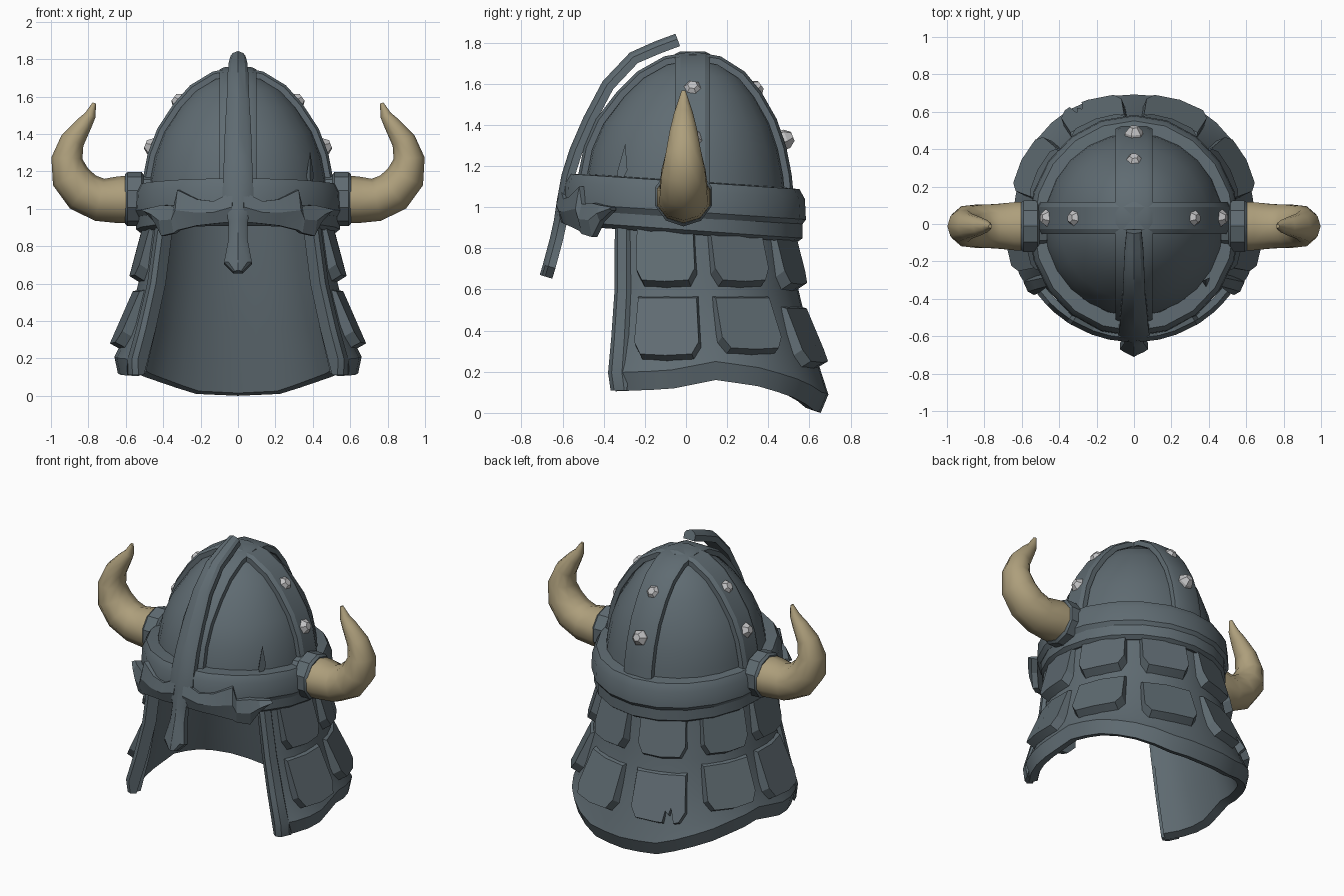
import bpy, bmesh, math
from mathutils import Vector

if "Cube" in bpy.data.objects:
    bpy.data.objects.remove(bpy.data.objects["Cube"])


def material(name, rgb):
    m = bpy.data.materials.new(name)
    m.diffuse_color = (*rgb, 1)
    m.use_nodes = True
    m.node_tree.nodes["Principled BSDF"].inputs["Base Color"].default_value = m.diffuse_color
    return m


STEEL = material("dark_steel", (0.115, 0.148, 0.168))
HORN = material("tan_horn", (0.42, 0.345, 0.2))
RIVET = material("pale_rivet", (0.53, 0.53, 0.54))


def make(name, verts, faces, mat, angle=30):
    me = bpy.data.meshes.new(name)
    me.from_pydata([tuple(v) for v in verts], [], faces)
    bm = bmesh.new()
    bm.from_mesh(me)
    bmesh.ops.remove_doubles(bm, verts=bm.verts, dist=0.0005)
    bmesh.ops.recalc_face_normals(bm, faces=bm.faces)
    bm.to_mesh(me)
    bm.free()
    me.materials.append(mat)
    ob = bpy.data.objects.new(name, me)
    bpy.context.collection.objects.link(ob)
    bpy.ops.object.select_all(action='DESELECT')
    ob.select_set(True)
    bpy.context.view_layer.objects.active = ob
    bpy.ops.object.shade_smooth_by_angle(angle=math.radians(angle))
    return ob


def loft(name, rings, mat, closed=False, angle=30):
    """Skin a list of equal closed rings, capped unless closed."""
    n, k = len(rings), len(rings[0])
    verts = [p for r in rings for p in r]
    faces = []
    for i in range(n if closed else n - 1):
        j = (i + 1) % n
        for a in range(k):
            b = (a + 1) % k
            faces.append((i * k + a, i * k + b, j * k + b, j * k + a))
    if not closed:
        faces += [tuple(range(k)), tuple(range((n - 1) * k, n * k))]
    return make(name, verts, faces, mat, angle)


def interp(x, table):
    for (x0, y0), (x1, y1) in zip(table, table[1:]):
        if x <= x1:
            t = max(0, (x - x0) / (x1 - x0))
            return y0 + (y1 - y0) * t
    return table[-1][1]


def tangents(pts):
    n = len(pts)
    return [(pts[min(i + 1, n - 1)] - pts[max(i - 1, 0)]).normalized() for i in range(n)]


def strip(name, pts, side, widths, thick, ridge=0.0):
    """Bevelled bar swept along a path lying in the plane normal to side."""
    rings = []
    for p, t, w in zip(pts, tangents(pts), widths):
        n = t.cross(side)
        sec = [(-w, -thick), (-w, thick * .4), (-w * .7, thick), (0, thick + ridge),
               (w * .7, thick), (w, thick * .4), (w, -thick)]
        rings.append([p + side * a + n * b for a, b in sec])
    return loft(name, rings, STEEL, angle=25)


def lean(z):
    """Backward drift of the dome toward its top."""
    return max(0, z - 1.35) * .1


def revolve(name, prof, segs, sy, cy, tilt):
    """Closed profile (r, z) turned about z, stretched in y and tilted back."""
    rings = []
    for i in range(segs):
        a = math.tau * i / segs
        rings.append([(r * math.cos(a), cy + lean(z) + r * sy * math.sin(a),
                       z - tilt * r * math.sin(a)) for r, z in prof])
    return loft(name, rings, STEEL, closed=True)


# Domed shell with inner skin
DOME = [(.495, .95), (.475, 1.15), (.45, 1.28), (.4, 1.41), (.315, 1.54),
        (.23, 1.635), (.115, 1.705), (0, 1.728)]
CY, SY = -.005, 1.02
revolve("dome", DOME + [(0, 1.69), (.2, 1.61), (.36, 1.41), (.435, 1.15), (.45, .95)],
        24, SY, CY, 0)

# Crossing ribs over the dome
def rib_path(along, scale, cy):
    half = [(r + .012, z + .008) for r, z in DOME]
    pts = [(-r, z) for r, z in half[:-1]] + [(0, half[-1][1])] + [(r, z) for r, z in half[-2::-1]]
    return [along * (r * scale) + Vector((0, cy + lean(z) * along.y, z)) for r, z in pts]

for nm, along, sc, cy, w in (("side_rib", Vector((1, 0, 0)), 1, .032, .085),
                             ("centre_rib", Vector((0, 1, 0)), SY, CY, .1)):
    path = rib_path(along, sc, cy)
    side = Vector((0, -1, 0)) if nm == "side_rib" else Vector((1, 0, 0))
    side = side if tangents(path)[7].cross(side).z > 0 else -side
    strip(nm, path, side, [w] * len(path), .022)

# Brow band in two steps, sloping down toward the back
revolve("upper_band", [(.46, .95), (.545, .95), (.565, .98), (.56, 1.08), (.535, 1.125), (.46, 1.13)],
        20, 1.05, -.01, .07)
revolve("lower_band", [(.475, .88), (.52, .87), (.545, .89), (.545, .965), (.475, .97)],
        20, 1.05, -.005, .075)

# Crest running over the front and down into the nose guard
crest = [(-.675, .66, .025), (-.66, .71, .075), (-.625, .84, .05), (-.605, .93, .05), (-.59, 1.03, .085),
         (-.568, 1.15, .08), (-.53, 1.27, .075), (-.465, 1.42, .07), (-.375, 1.59, .06),
         (-.25, 1.722, .055), (-.14, 1.77, .05), (-.038, 1.808, .04)]
cp = [Vector((0, y, z)) for y, z, w in crest]
sd = Vector((1, 0, 0))
sd = sd if tangents(cp)[5].cross(sd).y < 0 else -sd
strip("crest_and_nose_guard", cp, sd, [c[2] for c in crest], .026, .012)

# Jagged brow ornaments wrapped round the front of the band
BROW = [(.03, 1.09, .93), (.13, 1.04, .92), (.22, 1.05, .91), (.325, 1.10, .885),
        (.345, 1.015, .87), (.41, 1.02, .855), (.45, 1.01, .93), (.5, 1.0, .985)]
for s in (1, -1):
    rings = []
    for x, zt, zb in BROW:
        y = -.61 * math.sqrt(1 - (x / .62) ** 2)
        n = Vector((x / .62, y / .61, 0)).normalized()
        mid = (zt + zb) / 2
        sec = [(-.035, zt), (.0, zt), (.022, mid), (.0, zb), (-.035, zb)]
        rings.append([(s * (x + n.x * d), y + n.y * d, z) for d, z in sec])
    loft("brow_ornament", rings, STEEL, angle=15)

# Horn sockets and curved horns
HP = [(.56, 1.05, .128), (.64, 1.048, .125), (.74, 1.048, .115), (.83, 1.09, .112), (.895, 1.17, .104),
      (.915, 1.27, .083), (.885, 1.365, .065), (.825, 1.45, .045), (.79, 1.5, .03), (.768, 1.565, .01)]
for s in (1, -1):
    sock = []
    for x, r in ((.44, .125), (.505, .13), (.515, .145), (.59, .145), (.605, .132), (.605, .1)):
        sock.append([(s * x, -.012 + r * math.cos(math.tau * (i + .5) / 10),
                      1.052 + r * math.sin(math.tau * (i + .5) / 10)) for i in range(10)])
    loft("horn_socket", sock, STEEL)
    pts = [Vector((x, -.012, z)) for x, z, r in HP]
    rings = []
    for p, t, (x, z, r) in zip(pts, tangents(pts), HP):
        n = t.cross(Vector((0, 1, 0)))
        ring = [p + n * r * math.cos(math.tau * i / 10) + Vector((0, r * 1.08 * math.sin(math.tau * i / 10), 0))
                for i in range(10)]
        rings.append([(s * q.x, q.y, q.z) for q in ring])
    loft("horn", rings, HORN, angle=40)

# Rivets on the side ribs and the back rib
def rivet(pos, n):
    n = n.normalized()
    u = n.orthogonal().normalized()
    v = n.cross(u)
    loft("rivet", [[pos + n * h + (u * math.cos(math.tau * i / 6) + v * math.sin(math.tau * i / 6)) * r
                    for i in range(6)]
                   for h, r in ((-.02, .05), (.022, .05), (.04, .036), (.054, .024))], RIVET, angle=20)

for d, sc, cy in ((Vector((1, 0, 0)), 1, .032), (Vector((-1, 0, 0)), 1, .032), (Vector((0, 1, 0)), SY, CY + .02)):
    for r, z, nz in ((.3, 1.563, .75), (.445, 1.325, .38)):
        rivet(d * r * sc + Vector((0, cy, z)), d + Vector((0, 0, nz)))

# Neck guard: flared shell, open at the front and squarer toward the hem
A0 = -40
def guard(a, z, off=0.0):
    r = interp(z, [(0, .635), (.12, .625), (.3, .575), (.6, .51), (.95, .47)])
    cy = interp(z, [(.1, .045), (.95, 0)])
    sy = interp(z, [(.1, 1), (.95, 1.06)])
    low = interp(z, [(.1, 1), (.95, 0)])
    a = math.radians(a)
    sn = math.sin(a)
    sx = interp(z, [(.1, 1.06), (.95, 1.03)]) + (.08 + .08 * low) * max(0, -sn)
    if sn > 0:
        r *= 1 + .03 * low * math.sin(2 * a) ** 2
    r += off
    return Vector((r * sx * math.cos(a), cy + r * sy * sn, z))

def hem(a):
    return interp(abs(a - 90), [(0, .0), (20, .01), (40, .075), (60, .13), (80, .16), (102, .115), (130, .105)])

rings = []
STEPS = 26
for i in range(STEPS + 1):
    a = A0 + (180 - 2 * A0) * i / STEPS
    h = hem(a)
    rings.append([guard(a, .98), guard(a, .6), guard(a, .38), guard(a, h + .14, .012), guard(a, h + .09, .02),
                  guard(a, h, -.025), guard(a, h + .015, -.07), guard(a, .36, -.06),
                  guard(a, .6, -.045), guard(a, .98, -.04)])
loft("neck_guard", rings, STEEL, angle=35)

# Raised edging down both front edges of the neck guard
for s in (1, -1):
    rings = []
    for z in (.95, .6, .36, hem(A0) + .09, hem(A0) + .005):
        sec = [(-2, -.045), (-2, .018), (1, .03), (6, .02), (7.5, -.01)]
        ring = [guard(A0 + da, z, o - (.03 if z < .15 and o > 0 else 0)) for da, o in sec]
        rings.append([(s * p.x, p.y, p.z) for p in ring])
    loft("front_edging", rings, STEEL)

# Overlapping armour plates in two rows, thicker at the bottom
def plate(a, half, zt, zb, lift, notch):
    out = [(-1, 1), (-.97, .2), (-.75, .02), (0, 0)]
    if notch:  # broken lower edge
        out += [(.2, 0), (.28, .36), (.4, .14), (.48, .42), (.58, 0)]
    out += [(.75, .02), (.97, .2), (1, 1), (0, 1)]
    base, top = [], []
    for u, v in out:
        z = zb + (zt - zb) * v
        base.append(guard(a + u * half, z, -.015))
        top.append(guard(a + u * half * .89, z + (.04 if v < .3 else -.012), lift - (lift - .02) * v))
    loft("armour_plate", [base, top], STEEL, angle=20)

for c, off, drop in ((0, 20.5, .05), (1, 62, .0), (2, 102, .0)):
    for s in (1, -1):
        plate(90 + s * off, 17.3, .92, .6 - drop * .3, .052, False)
        plate(90 + s * off, 17, .57 - drop, (.205, .27, .24)[c], .066, c == 0 and s == 1)

# Thin torn sliver of metal at the front of the dome
c = Vector((.385, -.305, 1.18))
make("torn_sliver", [c + Vector(v) for v in
                     ((0, .01, .13), (.02, .02, 0), (-.02, .0, -.01), (0, -.03, -.01), (.01, -.02, -.08))],
     [(0, 1, 3), (0, 3, 2), (1, 4, 3), (2, 3, 4), (0, 2, 4, 1)], STEEL)
